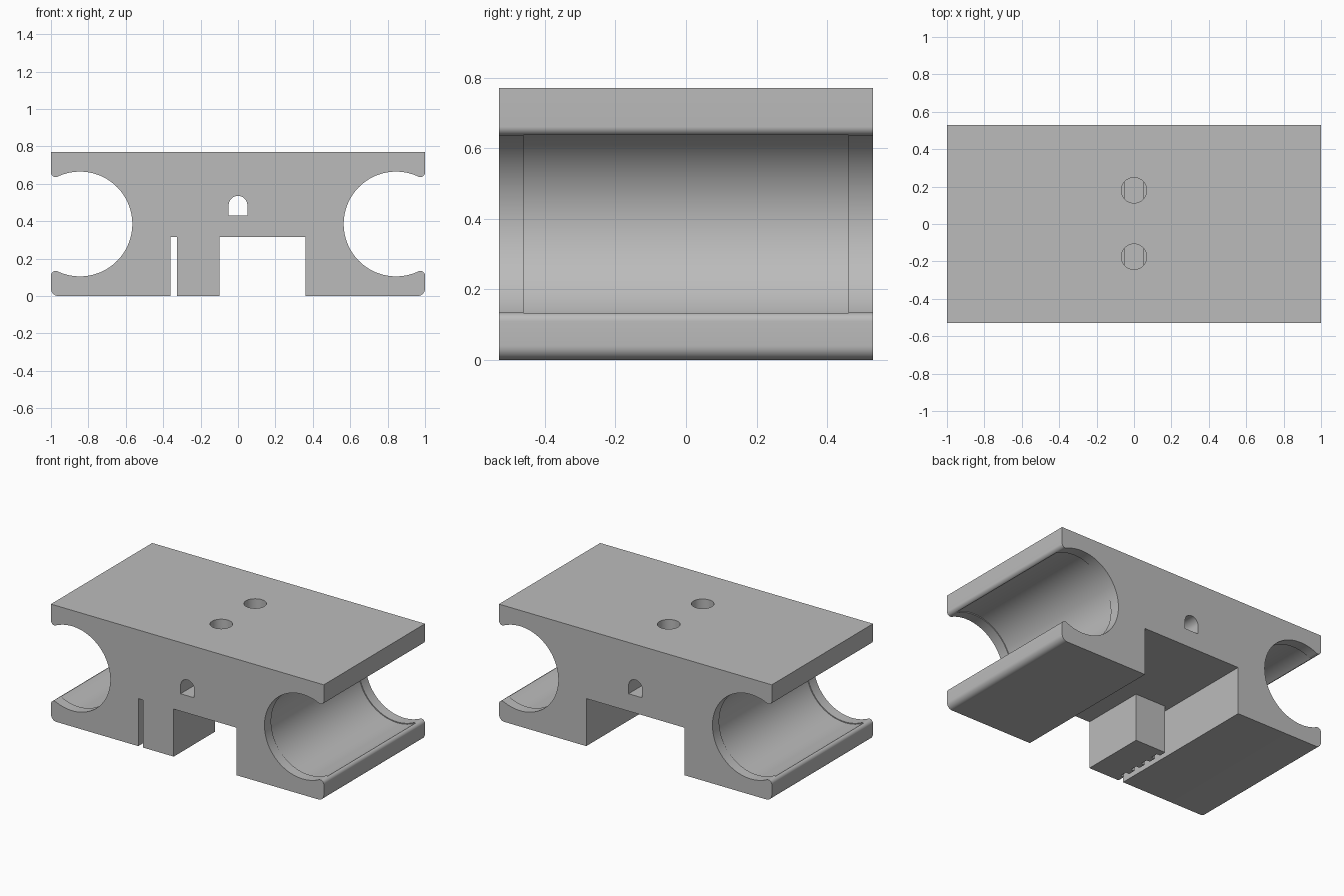
import bpy, bmesh
from math import pi, sin, cos, atan2, sqrt
from mathutils import Matrix

cube = bpy.data.objects.get("Cube")
if cube:
    bpy.data.objects.remove(cube, do_unlink=True)

HEIGHT, HALF_DEPTH = 0.77, 0.53
MID = HEIGHT / 2
CX, BORE, LIP, CORNER = 0.845, 0.28, 0.025, 0.04

grey = bpy.data.materials.new("light_grey")
grey.use_nodes = True
grey.diffuse_color = (0.5, 0.5, 0.5, 1)
grey.node_tree.nodes["Principled BSDF"].inputs["Base Color"].default_value = (0.5, 0.5, 0.5, 1)


def arc(cx, cy, r, start, end, n):
    """Points on an arc, both ends included."""
    return [(cx + r * cos(start + (end - start) * i / n),
             cy + r * sin(start + (end - start) * i / n)) for i in range(n + 1)]


def prism(name, outline, low, high, axis="Z"):
    """Extrude a flat outline; axis Y takes the outline as x and z."""
    bm = bmesh.new()
    if axis == "Y":
        verts = [bm.verts.new((a, low, b)) for a, b in outline]
        step = (0, high - low, 0)
    else:
        verts = [bm.verts.new((a, b, low)) for a, b in outline]
        step = (0, 0, high - low)
    face = bm.faces.new(verts)
    new = bmesh.ops.extrude_face_region(bm, geom=[face])["geom"]
    bmesh.ops.translate(bm, vec=step, verts=[v for v in new if isinstance(v, bmesh.types.BMVert)])
    bmesh.ops.recalc_face_normals(bm, faces=bm.faces)
    mesh = bpy.data.meshes.new(name)
    bm.to_mesh(mesh)
    bm.free()
    mesh.materials.append(grey)
    obj = bpy.data.objects.new(name, mesh)
    bpy.context.collection.objects.link(obj)
    return obj


def cut(body, cutter):
    """Subtract the cutter for good and remove it."""
    mod = body.modifiers.new("cut", "BOOLEAN")
    mod.operation, mod.solver, mod.object = "DIFFERENCE", "EXACT", cutter
    bpy.context.view_layer.objects.active = body
    bpy.ops.object.modifier_apply(modifier=mod.name)
    bpy.data.objects.remove(cutter, do_unlink=True)


# Carriage profile: one side with its open bearing channel, then mirrored
lip_x = 1 - LIP
lip_z = MID - sqrt((BORE + LIP) ** 2 - (lip_x - CX) ** 2)
touch = atan2(lip_z - MID, lip_x - CX)
side = arc(1 - CORNER, CORNER, CORNER, -pi / 2, 0, 8)
side += arc(lip_x, lip_z, LIP, 0, touch + pi, 12)
side += arc(CX, MID, BORE, touch, -2 * pi - touch, 72)[1:-1]
side += arc(lip_x, HEIGHT - lip_z, LIP, -touch - pi, 0, 12)
side += [(1, HEIGHT)]
profile = side + [(-x, z) for x, z in reversed(side)]
body = prism("bearing_carriage", profile, -HALF_DEPTH, HALF_DEPTH, "Y")

# Slightly wider bearing seats between the end rims
for sx in (-1, 1):
    cut(body, prism("seat_cutter", arc(sx * CX, MID, 0.286, 0, 2 * pi, 96)[:-1], -0.46, 0.46, "Y"))

# Underside notch around the belt clamp post, with the toothed belt slot
slot = [(-0.36, -0.6), (-0.325, -0.6)]
for i in range(4):
    y = -0.48 + 0.095 * i
    slot += [(-0.325, y), (-0.30, y), (-0.30, y + 0.048), (-0.325, y + 0.048)]
notch = [(0.36, -0.6), (0.36, 0.6), (-0.36, 0.6)] + slot
notch += [(-0.325, -0.1), (-0.1, -0.1), (-0.1, -0.6)]
cut(body, prism("notch_cutter", notch, -0.1, 0.315))

# Arched tunnel from front to back
tunnel = [(-0.05, 0.43), (0.05, 0.43)] + arc(0, 0.485, 0.05, 0, pi, 24)
cut(body, prism("tunnel_cutter", tunnel, -0.6, 0.6, "Y"))

# Two blind screw holes from the top
for y in (-0.175, 0.18):
    cut(body, prism("hole_cutter", arc(0, y, 0.068, 0, 2 * pi, 48)[:-1], 0.46, 0.9))

# Smooth the bores, keep the edges sharp
bpy.ops.object.select_all(action="DESELECT")
body.select_set(True)
bpy.context.view_layer.objects.active = body
bpy.ops.object.shade_smooth_by_angle(angle=pi / 9)
